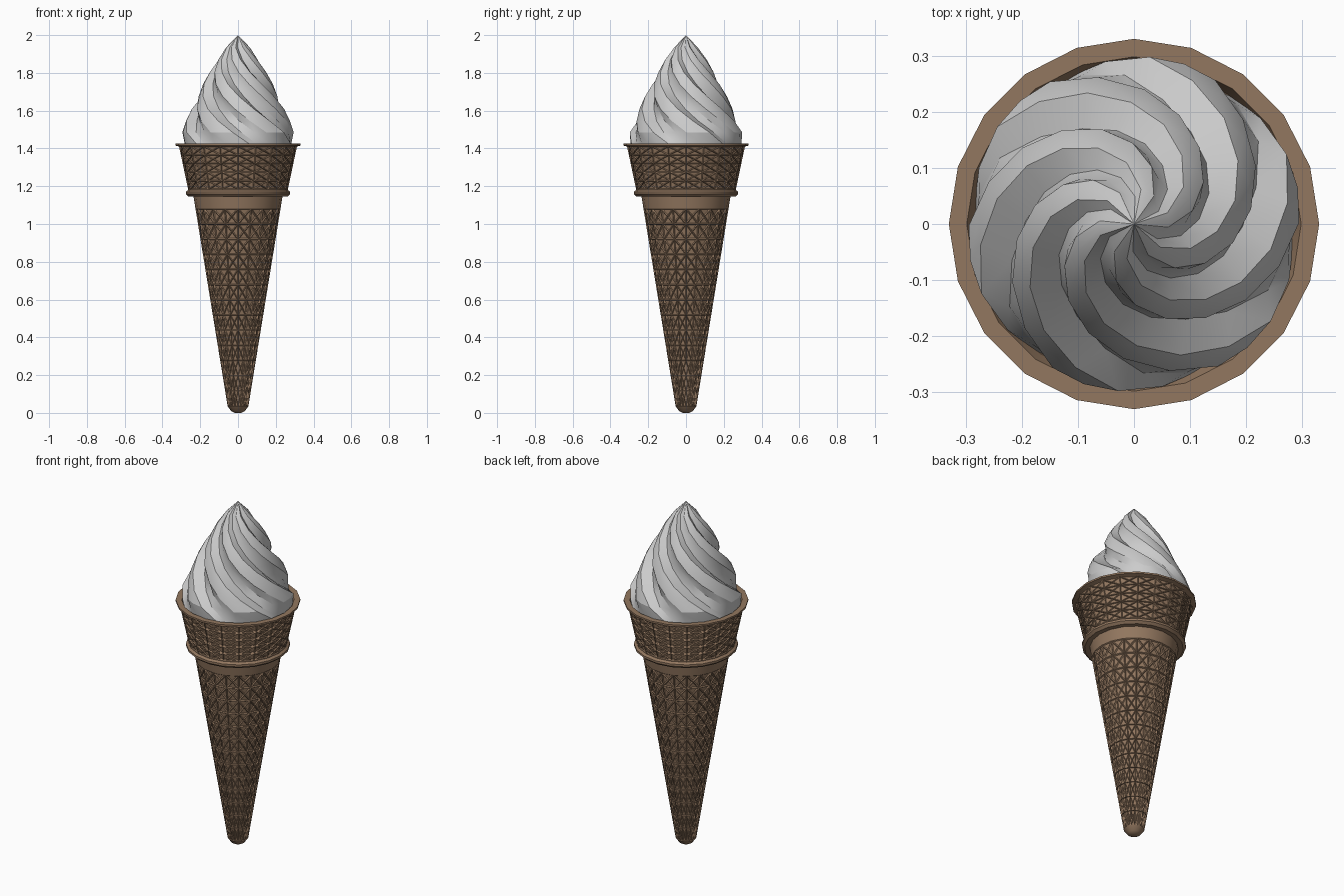
import bpy, bmesh, math

if "Cube" in bpy.data.objects:
    bpy.data.objects.remove(bpy.data.objects["Cube"])

SIDES = 20


def material(name, rgb):
    m = bpy.data.materials.new(name)
    m.diffuse_color = (*rgb, 1)
    m.use_nodes = True
    m.node_tree.nodes["Principled BSDF"].inputs["Base Color"].default_value = m.diffuse_color
    return m


WAFER = material("wafer", (0.29, 0.185, 0.115))


def finish(name, bm, mat=None, angle=30):
    bmesh.ops.recalc_face_normals(bm, faces=bm.faces)
    me = bpy.data.meshes.new(name)
    bm.to_mesh(me)
    bm.free()
    ob = bpy.data.objects.new(name, me)
    bpy.context.collection.objects.link(ob)
    if mat:
        me.materials.append(mat)
    bpy.context.view_layer.objects.active = ob
    ob.select_set(True)
    bpy.ops.object.shade_smooth_by_angle(angle=math.radians(angle))
    ob.select_set(False)
    return ob


def loft(bm, rings):
    """Skin a stack of closed rings; returns one face list per row."""
    loops = [[bm.verts.new(p) for p in ring] for ring in rings]
    rows = []
    for a, b in zip(loops, loops[1:]):
        n = len(a)
        rows.append([bm.faces.new((a[i], a[(i + 1) % n], b[(i + 1) % n], b[i]))
                     for i in range(n)])
    return loops, rows


def circle(r, z):
    return [(r * math.cos(math.tau * i / SIDES), r * math.sin(math.tau * i / SIDES), z)
            for i in range(SIDES)]


def waffle(bm, rows, depth):
    """Cross-brace every panel, then sink the triangles between the bars."""
    for row in rows:
        width = min(e.calc_length() for e in row[0].edges)
        tris = bmesh.ops.poke(bm, faces=row)["faces"]
        bmesh.ops.inset_individual(bm, faces=tris, thickness=width * 0.075,
                                   depth=-depth, use_even_offset=True)


def lerp_profile(a, b, n):
    return [(a[0] + (b[0] - a[0]) * i / n, a[1] + (b[1] - a[1]) * i / n)
            for i in range(n + 1)]


# Tapered cone: rounded foot, waffle wall, plain collar
bm = bmesh.new()
profile = ([(0.018, 0.0), (0.036, 0.01)] + lerp_profile((0.055, 0.035), (0.225, 1.08), 13)
           + [(0.236, 1.15)])
loops, rows = loft(bm, [circle(r, z) for r, z in profile])
bm.faces.new(loops[0])
bm.faces.new(loops[-1])
bmesh.ops.recalc_face_normals(bm, faces=bm.faces)
waffle(bm, rows[2:15], 0.005)
finish("cone_body", bm, WAFER)

# Cup: bottom lip, waffle wall, flared rim, inner wall
bm = bmesh.new()
profile = ([(0.225, 1.145), (0.262, 1.145), (0.276, 1.158), (0.276, 1.17), (0.264, 1.18)]
           + lerp_profile((0.264, 1.183), (0.312, 1.41), 5)
           + [(0.33, 1.415), (0.33, 1.425), (0.298, 1.425), (0.285, 1.39)])
loops, rows = loft(bm, [circle(r, z) for r, z in profile])
bm.faces.new(loops[0])
bm.faces.new(loops[-1])
bmesh.ops.recalc_face_normals(bm, faces=bm.faces)
waffle(bm, rows[5:10], 0.005)
finish("cone_cup", bm, WAFER)

# Swirled cream: six creased saw-tooth ribs, shallow at the rim, twisting to a point
RIB = [(-51, 0.22), (-36, 0.17), (-24, 0.03), (-12, 0.0), (0, 0.0)]
heights = [(0.286, 1.38, 0.1), (0.294, 1.43, 0.2), (0.299, 1.485, 0.5), (0.276, 1.545, 0.8),
           (0.248, 1.61, 1), (0.217, 1.675, 1), (0.185, 1.74, 1), (0.149, 1.805, 1),
           (0.110, 1.87, 1), (0.063, 1.935, 1)]
rings = []
for r, z, depth in heights:
    twist = 26 - (z - 1.48) * 280
    ring = []
    for k in range(6):
        for off, cut in RIB:
            a = math.radians(twist + 60 * k + off)
            d = r * (1 - cut * depth)
            ring.append((d * math.cos(a), d * math.sin(a), z))
    rings.append(ring)
bm = bmesh.new()
loops, rows = loft(bm, rings)
bm.faces.new(loops[0])
tip = bm.verts.new((0, 0, 2.0))
top = loops[-1]
for i in range(len(top)):
    bm.faces.new((top[i], top[(i + 1) % len(top)], tip))
finish("cream_swirl", bm, None, 28)
